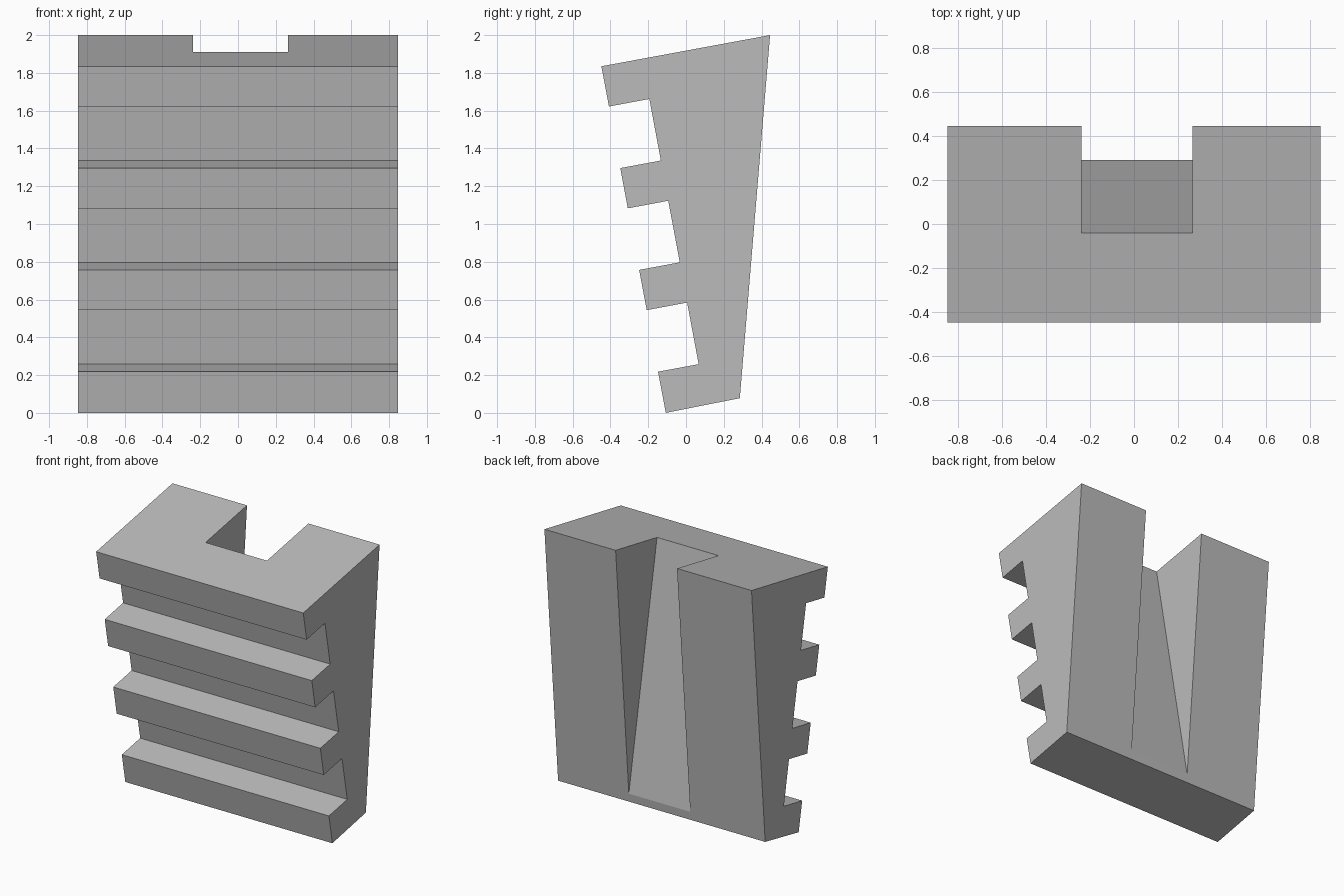
import bpy
import bmesh

cube = bpy.data.objects.get("Cube")
if cube:
    bpy.data.objects.remove(cube, do_unlink=True)

grey = bpy.data.materials.new("plain grey")
grey.use_nodes = True
grey.diffuse_color = (0.5, 0.5, 0.5, 1)
grey.node_tree.nodes["Principled BSDF"].inputs["Base Color"].default_value = (0.5, 0.5, 0.5, 1)


def prism(name, profile, x0, x1):
    """Extrude a (y, z) side profile from x0 to x1."""
    bm = bmesh.new()
    face = bm.faces.new([bm.verts.new((x0, y, z)) for y, z in profile])
    side = bmesh.ops.extrude_face_region(bm, geom=[face])["geom"]
    moved = [v for v in side if isinstance(v, bmesh.types.BMVert)]
    bmesh.ops.translate(bm, verts=moved, vec=(x1 - x0, 0, 0))
    bmesh.ops.recalc_face_normals(bm, faces=bm.faces)
    mesh = bpy.data.meshes.new(name)
    bm.to_mesh(mesh)
    bm.free()
    mesh.materials.append(grey)
    obj = bpy.data.objects.new(name, mesh)
    bpy.context.collection.objects.link(obj)
    return obj


# Toothed front edge: four equal teeth stepping down and back
tooth = [(-0.448, 1.835), (-0.408, 1.622), (-0.194, 1.662), (-0.133, 1.336)]
profile = [(y + 0.1 * i, z - 0.539 * i) for i in range(4) for y, z in tooth]
profile = profile[:-2]                      # the last tooth ends at the base
profile[-1] = (-0.107, 0.0)
profile += [(0.285, 0.078), (0.445, 2.0)]   # sloping base, leaning back
block = prism("ribbed_block", profile, -0.848, 0.848)

# Tapered groove in the back, deep at the top and fading out near the base
top, end = (-0.04, 1.911), (0.29, 0.14)
slope = (end[0] - top[0], end[1] - top[1])
points = [(top[0] - slope[0] * 0.2, top[1] - slope[1] * 0.2),
          (end[0] + slope[0] * 0.05, end[1] + slope[1] * 0.05),
          (0.8, 0.05), (0.8, 2.3)]
cutter = prism("groove_cutter", points, -0.238, 0.265)
cutter.hide_render = True

cut = block.modifiers.new("groove", "BOOLEAN")
cut.operation = "DIFFERENCE"
cut.solver = "EXACT"
cut.object = cutter
bpy.context.view_layer.objects.active = block
bpy.ops.object.modifier_apply(modifier=cut.name)
bpy.data.objects.remove(cutter, do_unlink=True)
